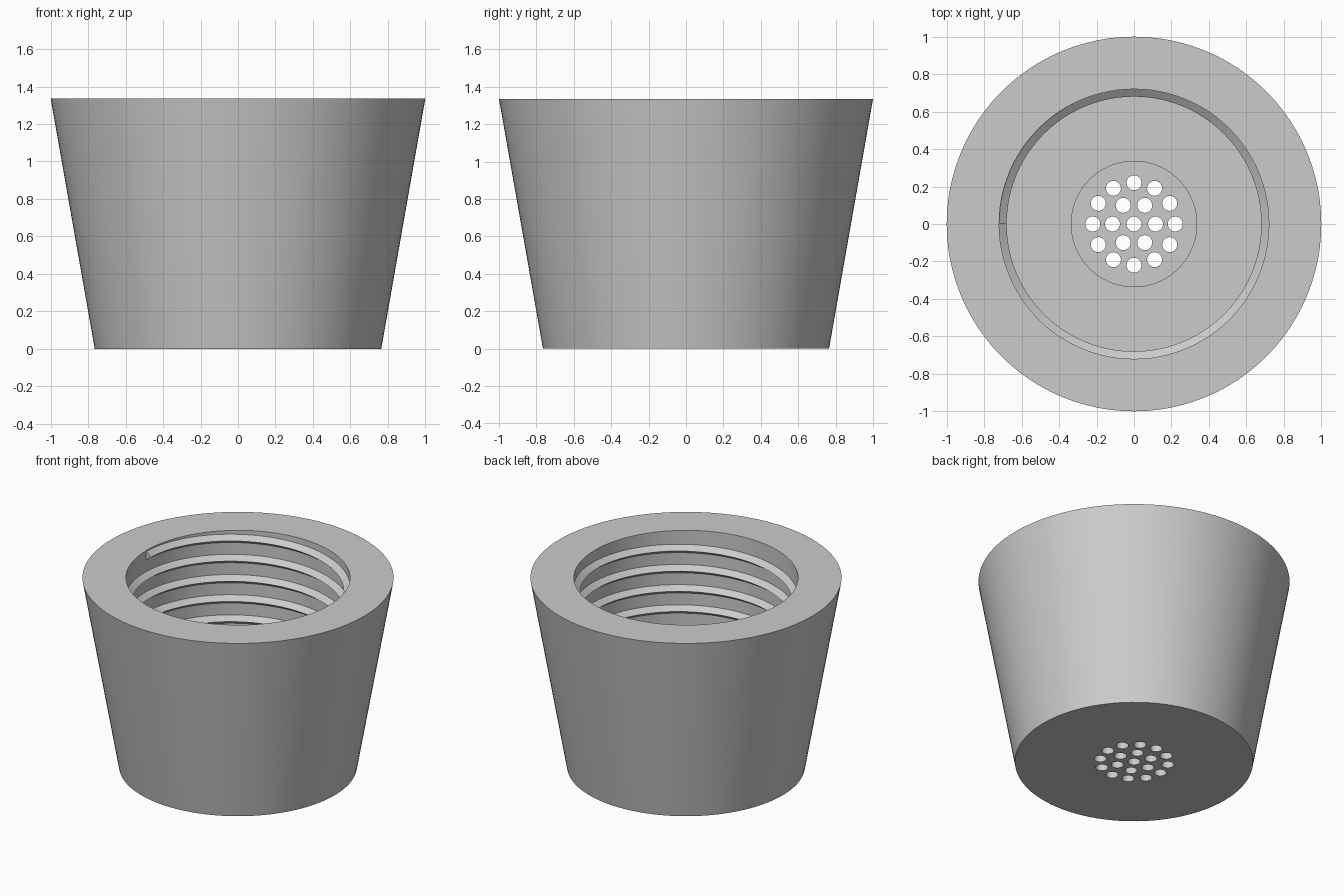
import bpy, bmesh, math

cube = bpy.data.objects.get("Cube")
if cube:
    bpy.data.objects.remove(cube, do_unlink=True)

SIDES = 96
HEIGHT = 1.335
BORE = 0.72
FLOOR = 0.33
PITCH = 0.143

grey = bpy.data.materials.new("plain grey")
grey.use_nodes = True
grey.diffuse_color = (0.6, 0.6, 0.6, 1)
grey.node_tree.nodes["Principled BSDF"].inputs["Base Color"].default_value = (0.6, 0.6, 0.6, 1)


def finish(name, bm):
    """Turn a bmesh into a linked object with the shared material."""
    bmesh.ops.recalc_face_normals(bm, faces=bm.faces[:])
    mesh = bpy.data.meshes.new(name)
    bm.to_mesh(mesh)
    bm.free()
    mesh.materials.append(grey)
    obj = bpy.data.objects.new(name, mesh)
    bpy.context.collection.objects.link(obj)
    return obj


def activate(obj):
    bpy.ops.object.select_all(action='DESELECT')
    obj.select_set(True)
    bpy.context.view_layer.objects.active = obj


# Tapered body with a stepped bore, turned from one profile
bm = bmesh.new()
profile = [(0, 0), (0.765, 0), (1, HEIGHT), (BORE, HEIGHT), (BORE, FLOOR),
           (0.335, FLOOR), (0.335, 0.12), (0, 0.12)]
verts = [bm.verts.new((r, 0, z)) for r, z in profile]
edges = [bm.edges.new(pair) for pair in zip(verts, verts[1:])]
bmesh.ops.spin(bm, geom=verts + edges, cent=(0, 0, 0), axis=(0, 0, 1),
               angle=math.tau, steps=SIDES, use_merge=False)
bmesh.ops.remove_doubles(bm, verts=bm.verts[:], dist=0.0001)
body = finish("tapered_body", bm)

# Drain holes: a centre hole and two rings
bm = bmesh.new()
for count, ring in ((1, 0), (6, 0.115), (12, 0.22)):
    for i in range(count):
        a = math.tau * i / count
        hole = bmesh.ops.create_cone(bm, cap_ends=True, segments=24,
                                     radius1=0.04, radius2=0.04, depth=0.5)
        bmesh.ops.translate(bm, verts=hole["verts"],
                            vec=(ring * math.cos(a), ring * math.sin(a), 0.05))
cutter = finish("hole_cutter", bm)
cutter.hide_render = True
mod = body.modifiers.new("drain holes", 'BOOLEAN')
mod.operation = 'DIFFERENCE'
mod.solver = 'EXACT'
mod.object = cutter
activate(body)
bpy.ops.object.modifier_apply(modifier=mod.name)
bpy.data.objects.remove(cutter, do_unlink=True)

# Internal screw thread: a triangular ridge swept down a right-hand helix
bm = bmesh.new()
section = [(BORE + 0.006, 0.034), (BORE - 0.04, 0), (BORE + 0.006, -0.034)]
rings = []
for i in range(int(SIDES * 6.5) + 1):
    a = math.pi - math.tau * i / SIDES
    z = HEIGHT - 0.036 - PITCH * i / SIDES
    rings.append([bm.verts.new((r * math.cos(a), r * math.sin(a), z + dz))
                  for r, dz in section])
for upper, lower in zip(rings, rings[1:]):
    for j in range(3):
        k = (j + 1) % 3
        bm.faces.new((upper[j], upper[k], lower[k], lower[j]))
bm.faces.new(rings[0])
bm.faces.new(rings[-1])
thread = finish("screw_thread", bm)

# Smooth round walls, crisp rims
for obj in (body, thread):
    activate(obj)
    bpy.ops.object.shade_smooth_by_angle(angle=math.radians(30))
